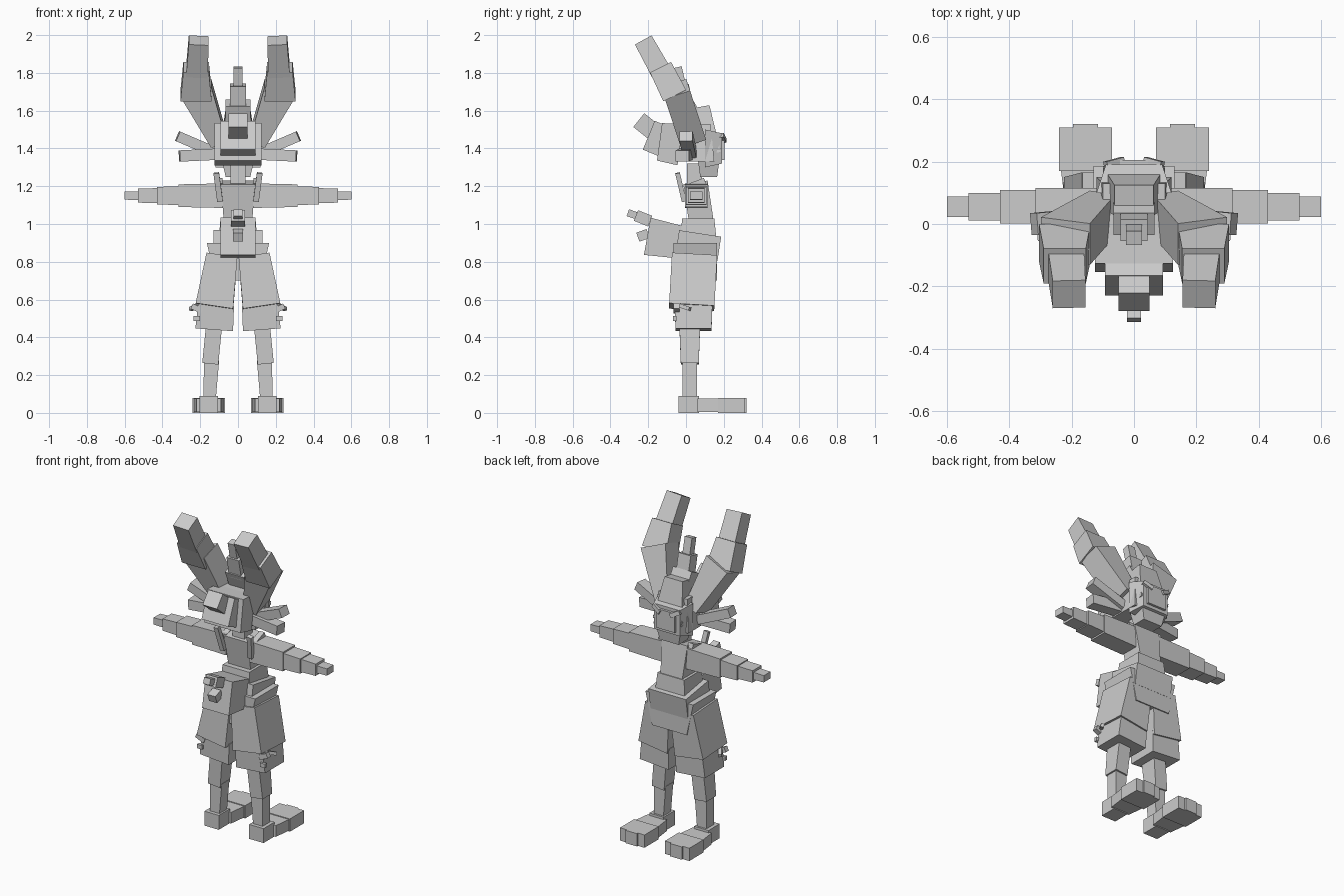
import bpy
from mathutils import Vector, Matrix

if "Cube" in bpy.data.objects:
    bpy.data.objects.remove(bpy.data.objects["Cube"])

OUT, AHEAD, UP = (Vector(row) for row in Matrix.Identity(3))
IN, BACK, DOWN = -OUT, -AHEAD, -UP

grey = bpy.data.materials.new("plain_grey")
grey.use_nodes = True
grey.diffuse_color = (.6, .6, .6, 1)
grey.node_tree.nodes["Principled BSDF"].inputs["Base Color"].default_value = grey.diffuse_color


def block(name, start, along, width, depth, end_width, end_depth):
    """Box that tapers from its start to its end."""
    axis = along.normalized()
    reference = AHEAD if abs(axis.x) > .8 else OUT
    across = (reference - axis * reference.dot(axis)).normalized()
    over = axis.cross(across)
    verts = []
    for centre, wide, deep in ((start, width, depth), (start + along, end_width, end_depth)):
        half_wide, half_deep = across * wide / 2, over * deep / 2
        verts += [centre - half_wide - half_deep, centre + half_wide - half_deep,
                  centre + half_wide + half_deep, centre - half_wide + half_deep]
    faces = [(3, 2, 1, 0), (4, 5, 6, 7)]
    for i in range(4):
        j = (i + 1) % 4
        faces.append((i, j, j + 4, i + 4))
    mesh = bpy.data.meshes.new(name)
    mesh.from_pydata(verts, [], faces)
    mesh.materials.append(grey)
    bpy.context.collection.objects.link(bpy.data.objects.new(name, mesh))


def part(name, start, along, width, depth, end_width=None, end_depth=None):
    """Block on the centre line, or one on each side; returns where it ends."""
    start = Vector(start)
    ends = (end_width or width, end_depth or depth)
    if start.x:
        mirror = Matrix.Diagonal((-1, 1, 1))
        block("left_" + name, start, along, width, depth, *ends)
        block("right_" + name, mirror @ start, mirror @ along, width, depth, *ends)
    else:
        block(name, start, along, width, depth, *ends)
    return start + along


# Feet
part("heel", start=(.155, .015, 0), along=UP * .09, width=.1, depth=.11)
part("foot", start=(.155, .06, .04), along=AHEAD * .12, width=.13, depth=.07, end_width=.16)
for toe, x, length, width in (("inner", .1, .14, .06), ("middle", .155, .15, .08), ("outer", .21, .14, .06)):
    part(toe + "_toe", start=(x, .17, .04), along=AHEAD * length, width=width, depth=.08)

# Legs
part("ankle", start=(.15, .02, .08), along=UP * .2 + IN * .01, width=.066, depth=.075, end_width=.08)
part("shin", start=(.147, .02, .26), along=UP * .2 + IN * .02, width=.085, depth=.095, end_depth=.11)
part("trouser_cuff", start=(.126, .04, .44), along=UP * .13 + IN * .01,
     width=.2, depth=.19, end_width=.19, end_depth=.2)
part("trouser_leg", start=(.125, .03, .56), along=UP * .27 + IN * .04 + AHEAD * .015,
     width=.2, depth=.24, end_width=.165)
part("cuff_tie", start=(.19, -.05, .54), along=OUT * .055 + UP * .025, width=.03, depth=.03)
part("tie_end", start=(.21, -.04, .57), along=OUT * .04 + AHEAD * .06 + DOWN * .02, width=.02, depth=.02)
part("cuff_knob", start=(.2, -.06, .5), along=OUT * .035, width=.02, depth=.025)

# Hips, waist and torso
part("hips", start=(0, .05, .7), along=UP * .2, width=.24, depth=.23, end_width=.33)
part("waistband", start=(0, .055, .82), along=UP * .13 + AHEAD * .02, width=.26, depth=.225)
part("belly", start=(0, .065, .88), along=UP * .15, width=.21, depth=.2, end_width=.185, end_depth=.17)
part("chest", start=(0, .08, 1.02), along=UP * .2 + BACK * .03, width=.15, depth=.13, end_width=.18)
part("neck", start=(0, .045, 1.18), along=UP * .14, width=.08, depth=.08)
part("collar_strip", start=(.095, -.01, 1.12), along=UP * .15 + OUT * .02 + BACK * .035, width=.03, depth=.025)
part("collar_front", start=(.1, .02, 1.2), along=AHEAD * .08 + UP * .03, width=.035, depth=.03)

# Arms
joint = Vector((.08, .055, 1.15))
for name, length, width, depth in (("upper_arm", .235, .12, .13), ("forearm", .115, .108, .1),
                                   ("wrist", .1, .088, .08), ("hand", .07, .066, .046)):
    joint = part(name, start=joint, along=OUT * length, width=width, depth=depth, end_depth=depth * .92)

# Tail
part("tail_base", start=(0, -.01, .9), along=BACK * .195 + UP * .035, width=.185, depth=.17, end_depth=.2)
tail = part("tail_middle", start=(0, -.19, 1.015), along=BACK * .075 + UP * .03, width=.075, depth=.06)
part("tail_tip", start=tail, along=BACK * .043 + UP * .015, width=.045, depth=.038)
part("tail_tuft", start=(0, -.2, .95), along=BACK * .055 + DOWN * .02, width=.055, depth=.05)

# Head
part("skull", start=(0, .03, 1.33), along=UP * .2, width=.24, depth=.24, end_width=.2, end_depth=.2)
part("jaw", start=(0, .12, 1.25), along=UP * .15, width=.13, depth=.09, end_width=.2, end_depth=.13)
part("forehead", start=(0, .12, 1.37), along=UP * .25 + BACK * .045,
     width=.2, depth=.13, end_width=.125, end_depth=.1)
part("face", start=(0, .1, 1.4), along=AHEAD * .09, width=.24, depth=.2, end_width=.18, end_depth=.16)
part("nose_plate", start=(0, .18, 1.4), along=AHEAD * .025, width=.13, depth=.12)
part("eye_ridge", start=(.035, .2, 1.44), along=OUT * .055 + UP * .03 + BACK * .015, width=.03, depth=.025)

# Crest
part("crest_base", start=(0, .06, 1.52), along=UP * .12 + BACK * .06, width=.13, depth=.1, end_depth=.08)
part("crest_middle", start=(0, .01, 1.6), along=UP * .135 + BACK * .03, width=.085, depth=.07)
part("crest_tip", start=(0, -.015, 1.7), along=UP * .13 + BACK * .03, width=.05, depth=.045)

# Hair bun
part("hair_back", start=(0, -.03, 1.42), along=BACK * .11 + UP * .015, width=.25, depth=.22, end_depth=.2)
part("bun", start=(0, -.1, 1.43), along=BACK * .097 + UP * .04, width=.185, depth=.165)
part("bun_tip", start=(0, -.15, 1.47), along=BACK * .1 + UP * .08, width=.1, depth=.093)

# Ears
part("ear_base", start=(.1, .035, 1.44), along=OUT * .12 + BACK * .09 + UP * .275,
     width=.09, depth=.14, end_width=.17)
part("ear_middle", start=(.222, -.06, 1.68), along=BACK * .075 + UP * .15,
     width=.165, depth=.135, end_width=.135, end_depth=.125)
part("ear_tip", start=(.218, -.13, 1.8), along=IN * .01 + BACK * .095 + UP * .172,
     width=.115, depth=.11, end_width=.105, end_depth=.1)

# Cheek tufts
part("upper_tuft", start=(.11, .02, 1.375), along=OUT * .21 + BACK * .02 + UP * .09, width=.07, depth=.055)
part("lower_tuft", start=(.1, 0, 1.37), along=OUT * .21 + BACK * .02 + DOWN * .01, width=.07, depth=.06)
